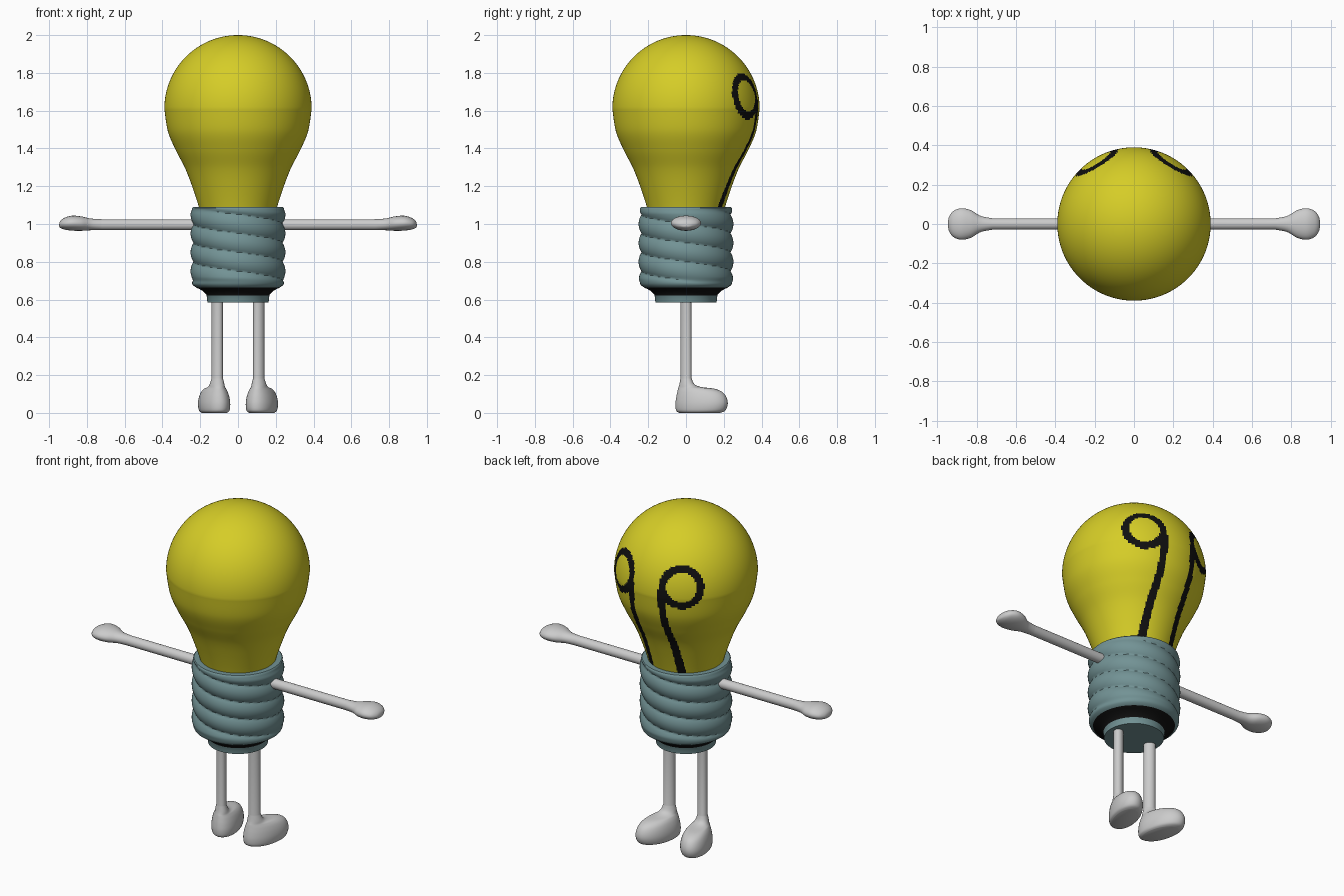
import bpy, bmesh, math
from mathutils import Vector

if "Cube" in bpy.data.objects:
    bpy.data.objects.remove(bpy.data.objects["Cube"])


def material(name, rgb):
    m = bpy.data.materials.new(name)
    m.diffuse_color = (*rgb, 1)
    m.use_nodes = True
    m.node_tree.nodes["Principled BSDF"].inputs["Base Color"].default_value = m.diffuse_color
    return m


YELLOW = material("yellow", (0.67, 0.61, 0.02))
TEAL = material("teal", (0.17, 0.29, 0.30))
BLACK = material("black", (0.005, 0.005, 0.005))


def spline(pts, n):
    """Catmull-Rom through tuples of any size."""
    p = [Vector(q) for q in [pts[0], *pts, pts[-1]]]
    out = []
    for i in range(1, len(p) - 2):
        a, b, c, d = p[i - 1:i + 3]
        for k in range(n):
            t = k / n
            out.append(0.5 * (2 * b + (c - a) * t + (2 * a - 5 * b + 4 * c - d) * t * t
                              + (3 * b - a - 3 * c + d) * t ** 3))
    return out + [p[-1]]


def loft(name, rings, mats=(), pick=None, mirror=False):
    """Skin a list of closed rings, cap the ends, optionally choose a material per face."""
    bm = bmesh.new()
    vr = [[bm.verts.new(p) for p in r] for r in rings]
    n = len(vr[0])
    for a, b in zip(vr, vr[1:]):
        for i in range(n):
            j = (i + 1) % n
            f = bm.faces.new((a[i], a[j], b[j], b[i]))
            if pick:
                f.material_index = pick(f.calc_center_median())
    bm.faces.new(vr[0])
    bm.faces.new(vr[-1])
    bmesh.ops.recalc_face_normals(bm, faces=bm.faces)
    me = bpy.data.meshes.new(name)
    bm.to_mesh(me)
    bm.free()
    ob = bpy.data.objects.new(name, me)
    bpy.context.collection.objects.link(ob)
    for m in mats:
        me.materials.append(m)
    if mirror:
        ob.modifiers.new("mirror", 'MIRROR')
    bpy.ops.object.select_all(action='DESELECT')
    ob.select_set(True)
    bpy.context.view_layer.objects.active = ob
    bpy.ops.object.shade_smooth_by_angle(angle=math.radians(45))
    return ob


def angles(n):
    return [2 * math.pi * i / n for i in range(n)]


def circle(r, z, n):
    return [(r * math.cos(a), r * math.sin(a), z) for a in angles(n)]


# Glass bulb: spherical top blending into a neck, with two looped filaments on the back
arc = [(0.39 * math.sin(t), 1.61 + 0.39 * math.cos(t))
       for t in (math.pi / 2 * k / 60 for k in range(1, 60))]
neck = spline([(0.39, 1.61), (0.371, 1.49), (0.329, 1.39), (0.28, 1.295),
               (0.243, 1.2), (0.207, 1.09), (0.2, 1.05)], 11)
profile = [(0.001, 2.0)] + arc + [tuple(q) for q in neck]


def filament(c):
    if c.y < 0:
        return 0
    p = Vector((abs(c.x), c.y, c.z))
    ring = abs((p - Vector((0.2, 0.33, 1.68))).length - 0.105) < 0.021
    stem = p.z < 1.66 and abs(p.x - 0.1) < 0.021
    return 1 if ring or stem else 0


loft("bulb", [circle(r, z, 256) for r, z in profile], (YELLOW, BLACK), filament)

# Screw base with a two-start helical thread
N = 96
PITCH = 0.1
rings = [circle(0.19, 1.09, N), circle(0.238, 1.09, N)]
ROWS = 56
for k in range(ROWS + 1):
    z = 1.085 - 0.4 * k / ROWS
    fade = min(1, k / 4, (ROWS - k) / 4)
    ring = []
    for a in angles(N):
        wave = abs(math.sin(math.pi * z / PITCH + a))
        r = 0.243 + fade * (0.018 * wave ** 0.7 - 0.010)
        ring.append((r * math.cos(a), r * math.sin(a), z))
    rings.append(ring)
# Tapered cap with a black insulating band
for r, z in [(0.238, 0.675), (0.222, 0.664), (0.205, 0.656), (0.185, 0.645), (0.172, 0.632),
             (0.166, 0.622), (0.162, 0.585)]:
    rings.append(circle(r, z, N))
loft("screw_base", rings, (TEAL, BLACK),
     lambda c: 1 if 0.625 < c.z < 0.662 else 0)

# Arms ending in flattened mitten hands: (x, half width, low z, high z)
hand = spline([(0.72, 0.029, 0.967, 1.025), (0.78, 0.041, 0.967, 1.029),
               (0.83, 0.07, 0.964, 1.04), (0.88, 0.08, 0.965, 1.044),
               (0.92, 0.065, 0.971, 1.032), (0.941, 0.036, 0.98, 1.015),
               (0.947, 0.006, 0.989, 0.996)], 5)
sections = [(0.2, 0.029, 0.967, 1.025)] + [tuple(q) for q in hand]
loft("arms", [[(x, w * math.cos(a), (lo + hi) / 2 + (hi - lo) / 2 * math.sin(a))
               for a in angles(32)] for x, w, lo, hi in sections], mirror=True)

# Legs flowing into rounded shoes: (z, heel y, toe y, half width)
shoe = spline([(0.0, -0.035, 0.18, 0.062), (0.012, -0.052, 0.208, 0.075),
               (0.045, -0.056, 0.221, 0.08), (0.08, -0.052, 0.215, 0.076),
               (0.11, -0.046, 0.193, 0.066), (0.128, -0.042, 0.15, 0.054),
               (0.137, -0.039, 0.08, 0.044), (0.152, -0.035, 0.045, 0.038),
               (0.185, -0.029, 0.029, 0.029)], 4)
sections = [tuple(q) for q in shoe] + [(0.6, -0.029, 0.029, 0.029)]


def shoe_ring(z, heel, toe, w):
    cy, h = (heel + toe) / 2, (toe - heel) / 2
    k = max(0, h - w)  # longer sections become rounder-ended ovals
    pts = []
    for a in angles(40):
        c, s = math.cos(a), math.sin(a)
        y = cy + h * math.copysign(abs(s) ** (1 - 1.5 * k), s)
        pts.append((0.11 + 0.2 * y + w * c, y, z))
    return pts


loft("legs", [shoe_ring(*s) for s in sections], mirror=True)
